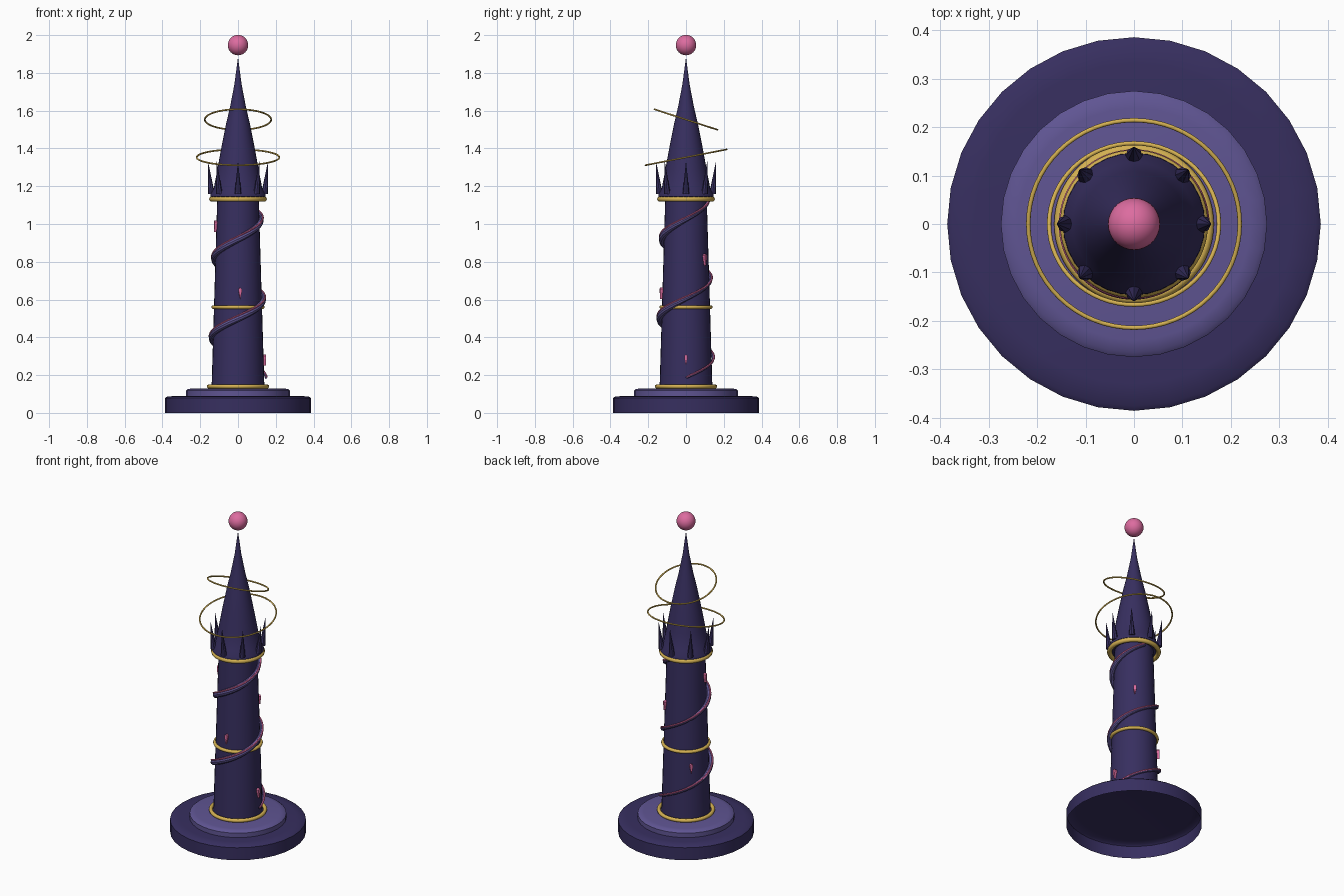
import bpy, bmesh, math
from mathutils import Matrix, Vector

if "Cube" in bpy.data.objects:
    bpy.data.objects.remove(bpy.data.objects["Cube"])

def material(name, rgb):
    m = bpy.data.materials.new(name)
    m.diffuse_color = (*rgb, 1)
    m.use_nodes = True
    m.node_tree.nodes["Principled BSDF"].inputs["Base Color"].default_value = m.diffuse_color
    return m

DARK = material("dark_purple", (0.038, 0.028, 0.115))
LIGHT = material("light_purple", (0.115, 0.09, 0.29))
PINK = material("pink", (0.72, 0.15, 0.35))
GOLD = material("gold", (0.66, 0.44, 0.085))

def finish(bm, name, mat, smooth=True):
    bmesh.ops.recalc_face_normals(bm, faces=bm.faces)
    me = bpy.data.meshes.new(name)
    bm.to_mesh(me)
    bm.free()
    ob = bpy.data.objects.new(name, me)
    bpy.context.collection.objects.link(ob)
    me.materials.append(mat)
    if smooth:
        bpy.ops.object.select_all(action='DESELECT')
        ob.select_set(True)
        bpy.context.view_layer.objects.active = ob
        bpy.ops.object.shade_smooth_by_angle(angle=math.radians(35))
    return ob

def lathe(name, profile, mat, sides=32, bottom=True):
    """Solid of revolution from (radius, z) points, optionally open below."""
    bm = bmesh.new()
    rings = [[bm.verts.new((r * math.cos(2 * math.pi * i / sides),
                            r * math.sin(2 * math.pi * i / sides), z))
              for i in range(sides)] for r, z in profile]
    for a, b in zip(rings, rings[1:]):
        for i in range(sides):
            j = (i + 1) % sides
            bm.faces.new((a[i], a[j], b[j], b[i]))
    if bottom:
        bm.faces.new(rings[0])
    bm.faces.new(rings[-1])
    return finish(bm, name, mat)

def torus(name, major, minor, z, tilt=0):
    bpy.ops.mesh.primitive_torus_add(major_radius=major, minor_radius=minor,
                                     major_segments=64, minor_segments=10,
                                     location=(0, 0, z),
                                     rotation=(math.radians(tilt), 0, 0))
    ob = bpy.context.object
    ob.name = name
    ob.data.materials.append(GOLD)
    bpy.ops.object.shade_smooth()

def tube(name, points, radii, mat, sides=10):
    """Tapering tube along a path circling the z axis."""
    bm = bmesh.new()
    rings = []
    for k, (p, r) in enumerate(zip(points, radii)):
        t = (points[min(k + 1, len(points) - 1)] - points[max(k - 1, 0)]).normalized()
        out = Vector((p.x, p.y, 0)).normalized()
        up = t.cross(out).normalized()
        out = up.cross(t)
        rings.append([bm.verts.new(p + r * (out * math.cos(2 * math.pi * i / sides)
                                            + up * math.sin(2 * math.pi * i / sides)))
                      for i in range(sides)])
    for a, b in zip(rings, rings[1:]):
        for i in range(sides):
            j = (i + 1) % sides
            bm.faces.new((a[i], a[j], b[j], b[i]))
    bm.faces.new(rings[0])
    bm.faces.new(rings[-1])
    finish(bm, name, mat)

# Stepped base, hollow underneath
lathe("base", [(0.386, 0), (0.386, 0.078), (0.376, 0.086), (0.33, 0.09)], DARK, bottom=False)
lathe("base_step", [(0.275, 0.09), (0.275, 0.118), (0.265, 0.126), (0.24, 0.13)], LIGHT,
      bottom=False)

# Tapered column
def column_radius(z):
    return 0.14 - 0.03 * (z - 0.13)

lathe("column", [(column_radius(z), z) for z in (0.13, 0.4, 0.7, 1.14)], DARK)

# Flared spire and the ball floating above it
lathe("spire", [(0.125, 1.135), (0.147, 1.145), (0.146, 1.158), (0.128, 1.19), (0.109, 1.29),
                (0.087, 1.41), (0.063, 1.53), (0.042, 1.62), (0.019, 1.74), (0.001, 1.875)], DARK)
bpy.ops.mesh.primitive_uv_sphere_add(segments=32, ring_count=16, radius=0.054,
                                     location=(0, 0, 1.947))
ball = bpy.context.object
ball.name = "ball"
ball.data.materials.append(PINK)
bpy.ops.object.shade_smooth()

# Gold collars and floating tilted rings
torus("bottom_collar", 0.154, 0.011, 0.14)
torus("middle_collar", 0.131, 0.010, 0.56)
torus("top_collar", 0.139, 0.014, 1.132)
torus("lower_floating_ring", 0.2185, 0.0045, 1.353, 11)
torus("upper_floating_ring", 0.1755, 0.0045, 1.553, -18)

# Crown of eight spikes leaning slightly outward
bm = bmesh.new()
for i in range(8):
    m = (Matrix.Rotation(i * math.pi / 4, 4, 'Z') @ Matrix.Translation((0.15, 0, 1.245))
         @ Matrix.Rotation(math.radians(6), 4, 'Y'))
    bmesh.ops.create_cone(bm, cap_ends=True, segments=8, radius1=0.018,
                          radius2=0.0005, depth=0.172, matrix=m)
finish(bm, "crown_spikes", DARK)

# Vine winding up the column, thicker on the front, with a pink thread on top
vine, thread, sizes = [], [], []
STEPS = 160
for k in range(STEPS + 1):
    a = math.radians(800) * k / STEPS
    z = 0.185 + 0.42 * a / (2 * math.pi)
    grow = min(1, 0.4 + k / 40)
    size = (0.0135 - 0.005 * math.sin(a)) * grow
    r = column_radius(z) + 0.009
    vine.append(Vector((r * math.cos(a), r * math.sin(a), z)))
    rt = r + size * 0.7
    thread.append(Vector((rt * math.cos(a), rt * math.sin(a), z + size * 0.85)))
    sizes.append(size)
tube("vine", vine, sizes, LIGHT)
tube("vine_thread", thread, [0.005] * len(thread), PINK, 6)

# Slim pointed windows spiralling up at the golden angle
bm = bmesh.new()
OUTLINE = [(0, -0.03), (0.008, 0.005), (0.009, 0.022), (0, 0.03), (-0.009, 0.022), (-0.008, 0.005)]
for i in range(5):
    z = 0.28 + 0.177 * i
    rot = Matrix.Rotation(math.radians(137.5 * i), 4, 'Z')
    r = column_radius(z)
    inner = [bm.verts.new(rot @ Vector((r - 0.01, y, z + h))) for y, h in OUTLINE]
    outer = [bm.verts.new(rot @ Vector((r + 0.014, y, z + h))) for y, h in OUTLINE]
    bm.faces.new(inner)
    bm.faces.new(outer)
    for j in range(6):
        n = (j + 1) % 6
        bm.faces.new((inner[j], inner[n], outer[n], outer[j]))
finish(bm, "windows", PINK, smooth=False)
